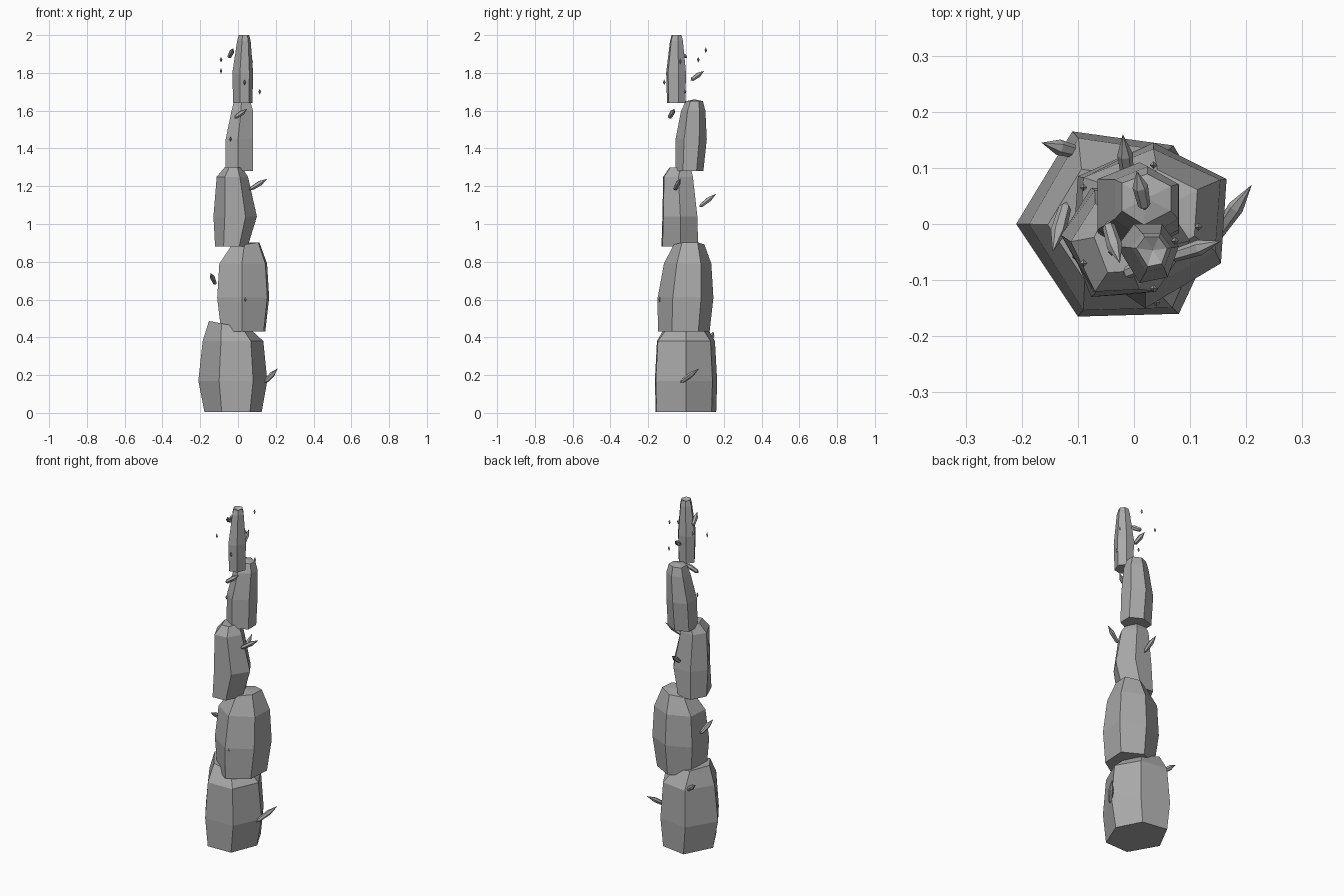
import bpy
import bmesh
from mathutils import Vector

UNIT = 0.01  # part sizes below are in hundredths

default_cube = bpy.data.objects.get("Cube")
if default_cube:
    bpy.data.objects.remove(default_cube, do_unlink=True)


def make_material(name, colour):
    material = bpy.data.materials.new(name)
    material.use_nodes = True
    material.diffuse_color = colour
    material.node_tree.nodes["Principled BSDF"].inputs["Base Color"].default_value = colour
    return material


stone = make_material("stone grey", (0.4, 0.4, 0.4, 1))


def add_object(name, bm):
    """Turn a bmesh into a flat shaded stone object."""
    bmesh.ops.recalc_face_normals(bm, faces=bm.faces)
    mesh = bpy.data.meshes.new(name)
    bm.to_mesh(mesh)
    bm.free()
    mesh.materials.append(stone)
    part = bpy.data.objects.new(name, mesh)
    bpy.context.collection.objects.link(part)
    return part


def bridge(bm, lower, upper):
    """Join two closed loops of equal length with side faces."""
    count = len(lower)
    for i in range(count):
        j = (i + 1) % count
        bm.faces.new((lower[i], lower[j], upper[j], upper[i]))


def fan(bm, loop, point):
    """Close a loop with triangles that meet in one point."""
    tip = bm.verts.new(point)
    for i, vert in enumerate(loop):
        bm.faces.new((vert, loop[(i + 1) % len(loop)], tip))


def rock(name, outline, rings, cap, tilt=0):
    """Stack scaled and shifted copies of an outline; each ring is
    height, width scale, depth scale, x shift, y shift."""
    bm = bmesh.new()
    centre = sum((Vector(p) for p in outline), Vector((0, 0))) / len(outline)
    loops = []
    for height, wide, deep, dx, dy in rings:
        lean = tilt if height == rings[-1][0] else 0
        loop = []
        for x, y in outline:
            px = centre.x + (x - centre.x) * wide + dx
            py = centre.y + (y - centre.y) * deep + dy
            pz = height - lean * (px - centre.x)
            loop.append(bm.verts.new(Vector((px, py, pz)) * UNIT))
        loops.append(loop)
    for lower, upper in zip(loops, loops[1:]):
        bridge(bm, lower, upper)
    bm.faces.new(loops[0])
    dx, dy = rings[-1][3:]
    fan(bm, loops[-1], Vector((centre.x + dx, centre.y + dy, cap)) * UNIT)
    add_object(name, bm)


def shard(name, base, tip, radius=1.4, sides=6, stations=((0.12, 0.8), (0.6, 1))):
    """Pointed crystal between two points; stations are position, girth."""
    bm = bmesh.new()
    start, end = Vector(base) * UNIT, Vector(tip) * UNIT
    turn = (end - start).to_track_quat('Z', 'Y')
    loops = []
    for place, girth in stations:
        loop = []
        for i in range(sides):
            spoke = Vector((radius * girth * UNIT, 0, 0))
            spoke.rotate(Vector((1, 0, 0)).rotation_difference(Vector((1, 0, 0))))
            from_angle = 2 * math.pi * i / sides
            spoke = Vector((spoke.x * math.cos(from_angle), spoke.x * math.sin(from_angle), 0))
            loop.append(bm.verts.new(start.lerp(end, place) + turn @ spoke))
        loops.append(loop)
    for lower, upper in zip(loops, loops[1:]):
        bridge(bm, lower, upper)
    fan(bm, loops[0], start)
    fan(bm, loops[-1], end)
    add_object(name, bm)


import math

# Five stacked boulders, from the ground up
rock("base_rock",
     [(-21, 0), (-10, -16.5), (8, -16), (15.5, 0), (7, 14), (-11, 16.5)],
     [(0.5, .83, .97, 0, 0), (17, 1, 1, 0, 0), (38, .88, .93, 0, 0), (46, .6, .6, -2, 0)],
     cap=46, tilt=0.2)
rock("second_rock",
     [(-11, -6), (2, -15), (15.5, -7), (16.5, 8), (3.5, 14.5), (-10, 8.5)],
     [(43, .85, .93, 0, -1), (61, 1, 1, 0, 0), (79, .92, .85, 0, 1), (89, .55, .55, 1, 1.5)],
     cap=90, tilt=-0.15)
rock("third_rock",
     [(-13, -2), (-7, -12.5), (4, -12), (10, -3), (4, 6), (-7, 6)],
     [(88, .75, 1.05, -2, 0), (104, 1, 1, 0, 0), (125, .72, .85, -1.5, -1), (130, .4, .6, -1, 0)],
     cap=130)
rock("fourth_rock",
     [(-6.5, -1), (0, -5.5), (8, -1), (8, 7), (1, 11), (-6.5, 8)],
     [(128, 1, .9, 0, -1), (145, 1, 1, 0, 0), (160, .78, .78, 1.5, 1), (165, .6, .55, 1.5, 1.5)],
     cap=166)
rock("top_rock",
     [(-3, -4), (1, -10.5), (6, -9.5), (8, -4), (5, 0), (0, 0)],
     [(164, .93, .92, 0, 0), (180, 1, 1, 0, 0), (197, .65, .65, .5, 0), (200, .5, .5, .5, 0)],
     cap=198.5)

# Crystals that stick out between the boulders
crystals = [
    ((14, -3, 16), (21, 7, 23.5)),
    ((-9, 12.5, 37), (-16.5, 14.5, 43)),
    ((-12, 4, 68), (-14.5, -5, 74)),
    ((6, -6, 118), (15.5, -3, 124)),
    ((-1, 7, 109), (-2, 16, 116)),
    ((2, 2.5, 176), (0.5, 9.5, 181)),
    ((-2, -9, 156), (5, -6, 161)),
    ((-4.8, 0.5, 188), (-2.5, -7, 193)),
]
for number, (base, tip) in enumerate(crystals, 1):
    shard(f"crystal_{number}", base, tip)

# Small floating chips around the upper boulders
chips = [
    (3.5, 10.5, 192), (-9, 6.5, 187), (11.5, -0.5, 170), (3.5, -11.5, 175),
    (-9, -7, 181), (7.3, -3, 186), (-4, -5, 145), (4, -14, 60),
]
for number, (x, y, z) in enumerate(chips, 1):
    shard(f"chip_{number}", (x, y, z - 1.5), (x, y, z + 1.5),
          radius=0.7, sides=4, stations=((0.5, 1),))
